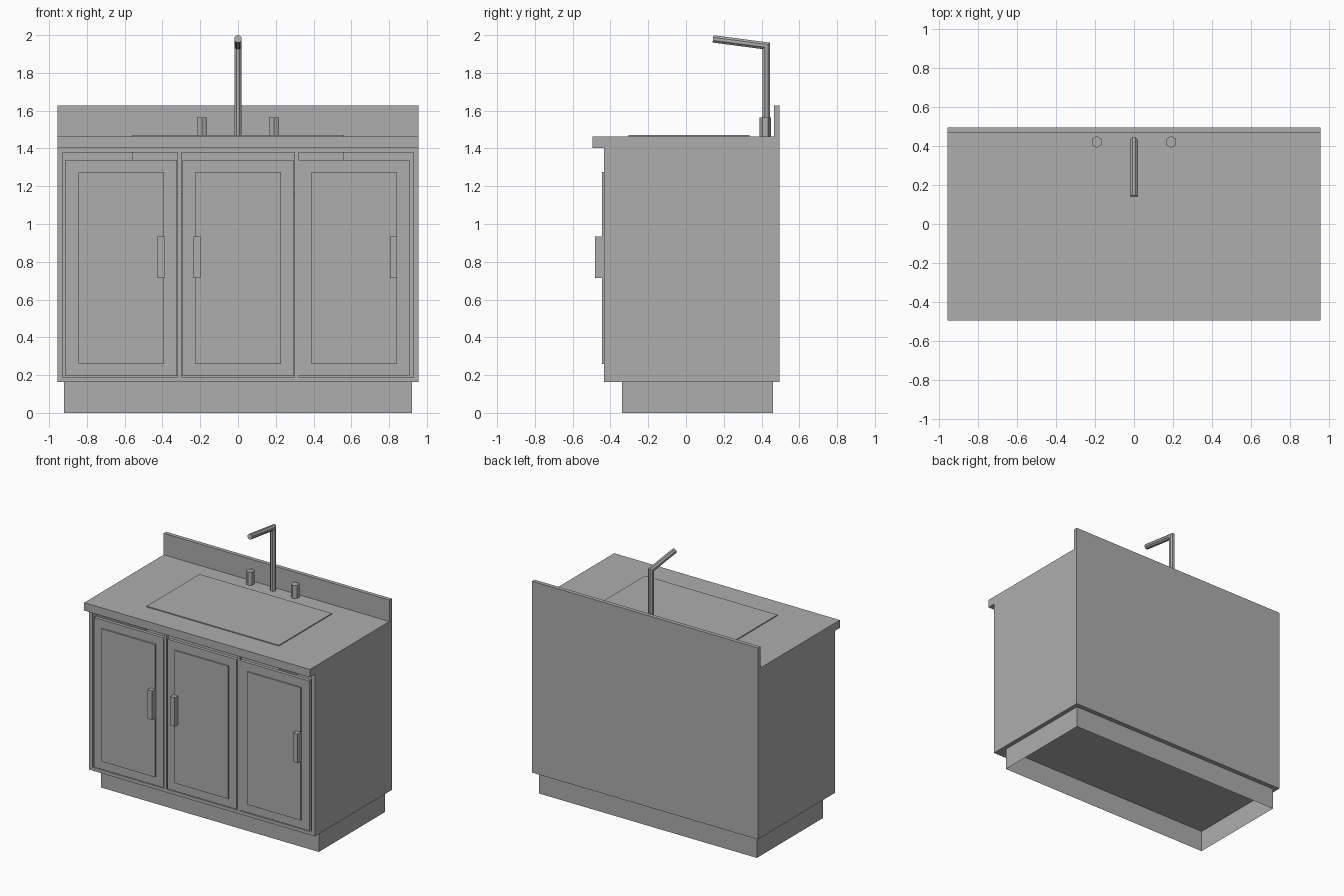
import bpy, bmesh, math
from mathutils import Vector

if "Cube" in bpy.data.objects:
    bpy.data.objects.remove(bpy.data.objects["Cube"])

grey = bpy.data.materials.new("warm_grey")
grey.diffuse_color = (0.42, 0.42, 0.42, 1)
grey.use_nodes = True
grey.node_tree.nodes["Principled BSDF"].inputs["Base Color"].default_value = grey.diffuse_color


def finish(name, bm):
    bmesh.ops.recalc_face_normals(bm, faces=bm.faces)
    mesh = bpy.data.meshes.new(name)
    bm.to_mesh(mesh)
    bm.free()
    mesh.materials.append(grey)
    obj = bpy.data.objects.new(name, mesh)
    bpy.context.collection.objects.link(obj)
    return obj


def box(name, x, y, z, open_ends=False):
    """Box from (min, max) pairs; open_ends drops the top and bottom."""
    bm = bmesh.new()
    bmesh.ops.create_cube(bm, size=1)
    for v in bm.verts:
        v.co = [r[0] if c < 0 else r[1] for c, r in zip(v.co, (x, y, z))]
    if open_ends:
        bm.normal_update()
        ends = [f for f in bm.faces if abs(f.normal.z) > 0.9]
        bmesh.ops.delete(bm, geom=ends, context='FACES_ONLY')
    return finish(name, bm)


W, BACK, FRONT = 0.955, 0.495, -0.435
BOTTOM, TOP, COUNTER = 0.164, 1.403, 1.464
OPEN_X, OPEN_LOW, OPEN_HIGH = 0.928, 0.19, 1.378

# Plinth: thin skirt, open underneath
box("plinth_skirt", (-0.922, 0.922), (-0.34, 0.46), (0, BOTTOM), True)

# Hollow carcass with an open front
box("cabinet_floor", (-W, W), (FRONT, BACK), (BOTTOM, OPEN_LOW))
box("cabinet_top_rail", (-W, W), (FRONT, BACK), (OPEN_HIGH, TOP))
for side, a, b in (("left", -W, -OPEN_X), ("right", OPEN_X, W)):
    box(side + "_side_panel", (a, b), (FRONT, BACK), (OPEN_LOW, OPEN_HIGH))
box("back_panel", (-OPEN_X, OPEN_X), (0.469, BACK), (OPEN_LOW, OPEN_HIGH))
for side, x in (("left", -0.31), ("right", 0.31)):
    box(side + "_stile", (x - 0.01, x + 0.01), (FRONT, FRONT + 0.026),
        (OPEN_LOW, OPEN_HIGH))

# Worktop, splashback and sink
box("worktop", (-W, W), (-0.495, BACK), (TOP, COUNTER))
box("splashback", (-W, W), (0.465, BACK), (COUNTER, 1.628))
box("sink", (-0.56, 0.56), (-0.305, 0.335), (1.16, COUNTER + 0.007))

# Doors with raised panels and block handles
for name, cx, handle_x in (("left", -0.618, -0.408), ("middle", 0, -0.217),
                           ("right", 0.615, 0.823)):
    box(name + "_door", (cx - 0.294, cx + 0.294), (FRONT, FRONT + 0.026),
        (0.195, 1.34))
    box(name + "_door_panel", (cx - 0.227, cx + 0.227), (-0.445, FRONT + 0.005),
        (0.26, 1.275))
    box(name + "_handle", (handle_x - 0.019, handle_x + 0.019),
        (-0.482, FRONT), (0.713, 0.935))

# Hexagonal tap knobs
for side, x in (("left", -0.19), ("right", 0.19)):
    bm = bmesh.new()
    bmesh.ops.create_cone(bm, cap_ends=True, segments=6, radius1=0.03,
                          radius2=0.03, depth=0.105)
    bmesh.ops.translate(bm, verts=bm.verts, vec=(x, 0.42, 1.5125))
    finish(side + "_tap_knob", bm)

# Faucet: post and spout swept with a mitred bend
base = Vector((0, 0.425, COUNTER))
bend = Vector((0, 0.425, 1.943))
tip = Vector((0, 0.143, 1.98))
up, out = Vector((0, 0, 1)), (tip - bend).normalized()
mitre = (up + out).normalized()
spout_up = Vector((1, 0, 0)).cross(out)
if spout_up.y > 0:
    spout_up = -spout_up
bm = bmesh.new()
rings = [[], [], []]
for i in range(8):
    a = math.tau * (i + 0.5) / 8
    cx, cy = 0.021 * math.cos(a), 0.021 * math.sin(a)
    start = base + Vector((cx, cy, 0))
    rise = (bend - start).dot(mitre) / up.dot(mitre)
    joint = start + up * rise
    end = joint + out * (tip - joint).dot(out)
    for ring, p in zip(rings, (start, joint, end)):
        ring.append(bm.verts.new(p))
for lower, upper in zip(rings, rings[1:]):
    for i in range(8):
        j = (i + 1) % 8
        bm.faces.new((lower[i], lower[j], upper[j], upper[i]))
bm.faces.new(rings[0])
bm.faces.new(rings[2])
finish("faucet", bm)
